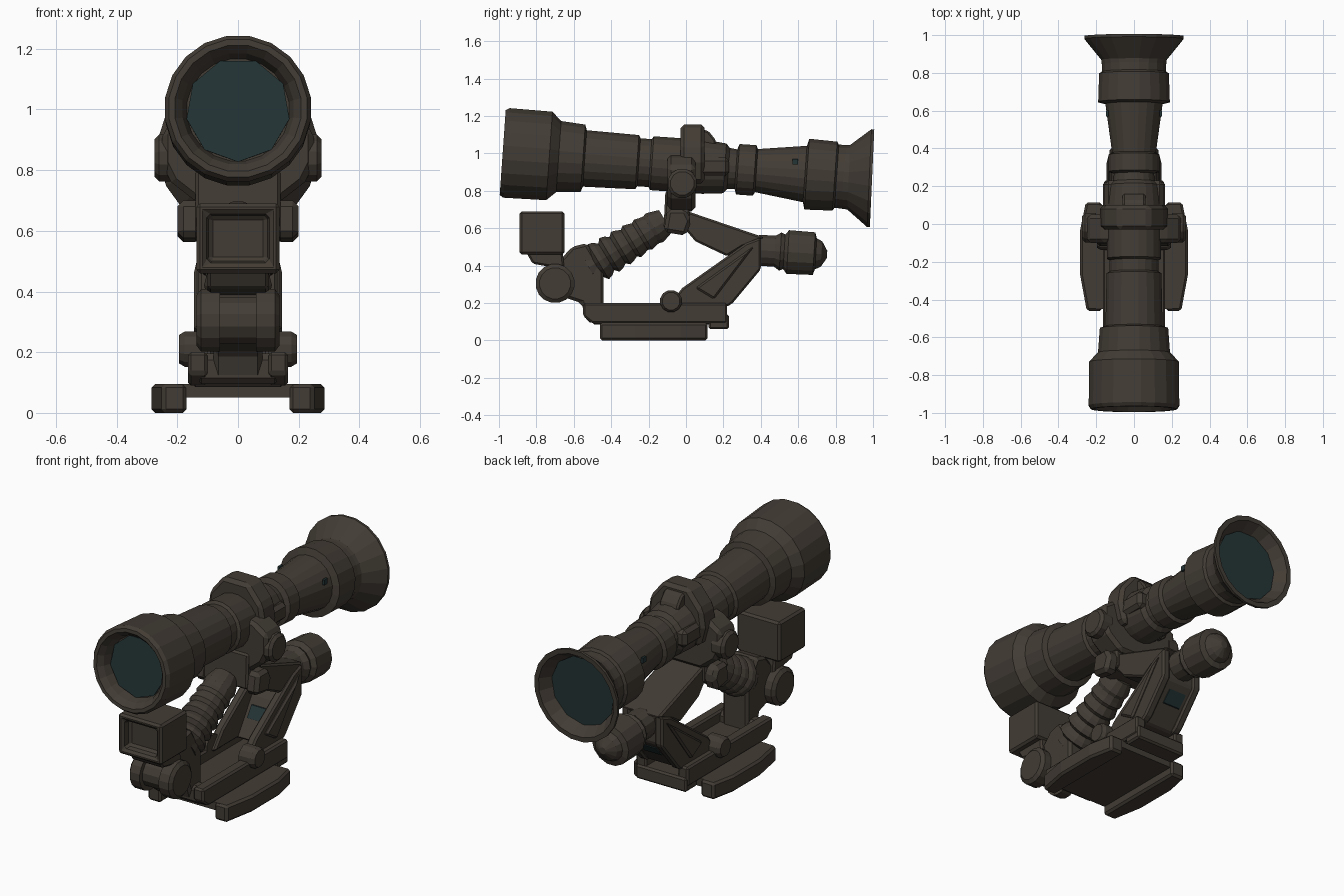
import bpy, bmesh, math
from mathutils import Matrix, Vector

cube = bpy.data.objects.get("Cube")
if cube:
    bpy.data.objects.remove(cube, do_unlink=True)


def make_material(name, colour):
    mat = bpy.data.materials.new(name)
    mat.use_nodes = True
    mat.diffuse_color = colour
    mat.node_tree.nodes["Principled BSDF"].inputs["Base Color"].default_value = colour
    return mat


METAL = make_material("dark brown metal", (0.055, 0.045, 0.035, 1))
GLASS = make_material("dark teal glass", (0.018, 0.035, 0.037, 1))


def finish(name, bm, mat, bevel=0):
    bmesh.ops.recalc_face_normals(bm, faces=bm.faces)
    mesh = bpy.data.meshes.new(name)
    bm.to_mesh(mesh)
    bm.free()
    mesh.materials.append(mat)
    obj = bpy.data.objects.new(name, mesh)
    bpy.context.collection.objects.link(obj)
    if bevel:
        mod = obj.modifiers.new("bevel", "BEVEL")
        mod.width = bevel
        mod.segments = 1
        mod.limit_method = "ANGLE"
    return obj


def lathe(name, profile, start, end, sides=18, mat=METAL):
    """Revolve (distance, radius) pairs about the line from start to end."""
    bm = bmesh.new()
    start, end = Vector(start), Vector(end)
    turn = (end - start).to_track_quat("Z", "X").to_matrix().to_4x4()
    place = Matrix.Translation(start) @ turn
    rings = []
    for dist, radius in profile:
        ring = []
        for i in range(sides):
            a = math.tau * (i + 0.5) / sides
            ring.append(bm.verts.new(place @ Vector((radius * math.cos(a), radius * math.sin(a), dist))))
        rings.append(ring)
    for a, b in zip(rings, rings[1:]):
        for i in range(sides):
            j = (i + 1) % sides
            bm.faces.new((a[i], a[j], b[j], b[i]))
    bm.faces.new(rings[0])
    bm.faces.new(rings[-1])
    return finish(name, bm, mat)


def prism(name, points, low, high, axis="x", bevel=0.01, mat=METAL):
    """Extrude an outline along x (y, z), y (x, z) or z (x, y)."""
    bm = bmesh.new()
    layout = {"x": lambda d, p, q: (d, p, q), "y": lambda d, p, q: (p, d, q), "z": lambda d, p, q: (p, q, d)}[axis]
    caps = [[bm.verts.new(layout(d, p, q)) for p, q in points] for d in (low, high)]
    bm.faces.new(caps[0])
    bm.faces.new(caps[1])
    n = len(points)
    for i in range(n):
        j = (i + 1) % n
        bm.faces.new((caps[0][i], caps[0][j], caps[1][j], caps[1][i]))
    return finish(name, bm, mat, bevel)


def box(name, x, y, z, bevel=0.01):
    outline = [(y[0], z[0]), (y[1], z[0]), (y[1], z[1]), (y[0], z[1])]
    return prism(name, outline, x[0], x[1], "x", bevel)


def disc(name, x0, x1, y, z, r, sides=12):
    length = abs(x1 - x0)
    profile = [(0, r), (length * 0.8, r), (length, r * 0.8)]
    return lathe(name, profile, (x0, y, z), (x1, y, z), sides)


# Main sighting tube, with a recessed lens at the front
FRONT, BACK = (0, -0.98, 1.004), (0, 0.985, 0.865)
tube = [(0.08, 0.17), (0.03, 0.185), (0, 0.21), (0, 0.23), (0.02, 0.243), (0.25, 0.24),
        (0.3, 0.193), (0.43, 0.183), (0.44, 0.153), (0.72, 0.147), (0.73, 0.13),
        (0.79, 0.13), (0.8, 0.146), (1.08, 0.146), (1.19, 0.135), (1.21, 0.112), (1.25, 0.107),
        (1.26, 0.137), (1.35, 0.137), (1.36, 0.117), (1.62, 0.153), (1.63, 0.192),
        (1.78, 0.187), (1.79, 0.172), (1.85, 0.172)]
lathe("sight_tube", tube, FRONT, BACK, 20)
lathe("front_lens", [(0.07, 0.172), (0.078, 0.172)], FRONT, BACK, 9, GLASS)

# Flared eyecup with the rear lens
CUP, CUP_END = (0, 0.84, 0.874), (0, 0.995, 0.867)
lathe("eyecup", [(0, 0.172), (0.03, 0.175), (0.14, 0.265), (0.155, 0.265), (0.155, 0.238), (0.08, 0.19)],
      CUP, CUP_END, 20)
lathe("rear_lens", [(0.085, 0.194), (0.093, 0.198)], CUP, CUP_END, 11, GLASS)

# Ring clamp and saddle that hold the tube
half = [(0.15, 0.84), (0.18, 0.95), (0.165, 1.05), (0.08, 1.155)]
prism("clamp_ring", half + [(-x, z) for x, z in reversed(half)], -0.03, 0.1, "y", 0.02)
half = [(0.13, 0.69), (0.22, 0.76), (0.25, 0.82), (0.25, 0.93), (0.16, 0.99)]
prism("saddle", half + [(-x, z) for x, z in reversed(half)], -0.1, 0.05, "y", 0.02)
box("saddle_tail", (-0.155, 0.155), (0.04, 0.23), (0.88, 0.98), 0.02)
prism("clamp_latch", [(0.08, 1.0), (0.16, 1.0), (0.16, 1.07), (0.12, 1.12), (0.08, 1.13)], -0.06, 0.06)
prism("saddle_post", [(-0.12, 0.6), (0.02, 0.6), (0.02, 0.72), (-0.03, 0.8), (-0.11, 0.8)], -0.14, 0.14)

# Upper arm and rear leg
prism("upper_arm", [(-0.06, 0.66), (0.01, 0.69), (0.42, 0.55), (0.3, 0.5), (0.22, 0.45), (0.05, 0.53)],
      -0.12, 0.12)
leg = [(0.4, 0.55), (0.32, 0.52), (-0.02, 0.28), (-0.1, 0.18), (0.22, 0.18), (0.25, 0.2), (0.4, 0.38)]
prism("rear_leg_core", [(0.39, 0.53), (0.24, 0.38), (0.11, 0.18), (0.21, 0.18), (0.39, 0.38)], -0.1, 0.1)
prism("leg_window", [(0.167, 0.28), (0.206, 0.34), (0.362, 0.34), (0.308, 0.28)], -0.06, 0.05, "x", 0, GLASS)

for side, s in (("left", 1), ("right", -1)):
    # Leg cheeks with a raised triangular brace
    prism(side + "_leg_cheek", leg, 0.08 * s, 0.13 * s)
    prism(side + "_leg_brace", [(0.37, 0.51), (0.05, 0.28), (0.15, 0.22)], 0.12 * s, 0.145 * s)
    # Pivots, knobs and wheels
    disc(side + "_clamp_knob", 0.2 * s, 0.275 * s, -0.02, 0.84, 0.08)
    prism(side + "_arm_ear", [(-0.12, 0.58), (0.0, 0.56), (0.03, 0.64), (0.0, 0.7), (-0.1, 0.7)],
          0.12 * s, 0.2 * s, "x", 0.02)
    disc(side + "_base_knob", 0.1 * s, 0.195 * s, -0.08, 0.21, 0.06)
    disc(side + "_front_wheel", 0.06 * s, 0.137 * s, -0.7, 0.305, 0.105, 16)
    # Base rails with tapered ends, and channel walls
    rail = [(0.17, -0.46), (0.25, -0.46), (0.285, -0.27), (0.285, -0.03), (0.255, 0.115), (0.17, 0.115)]
    prism(side + "_rail", [(x * s, y) for x, y in rail], 0, 0.095, "z", 0.012)
    prism(side + "_channel_wall", [(-0.5, 0.09), (0.22, 0.09), (0.22, 0.2), (-0.55, 0.2), (-0.55, 0.13)],
          0.1 * s, 0.165 * s)
    prism(side + "_glass_dot", [(0.57, 0.94), (0.6, 0.94), (0.6, 0.97), (0.57, 0.97)],
          0.135 * s, 0.148 * s, "x", 0, GLASS)

# Base plates
box("rail_bridge", (-0.2, 0.2), (-0.45, 0.1), (0.05, 0.095), 0)
box("base_floor", (-0.15, 0.15), (-0.5, 0.22), (0.085, 0.14))
box("rear_stop", (-0.16, 0.16), (0.12, 0.23), (0.06, 0.14))
box("front_crossbar", (-0.14, 0.14), (-0.535, -0.45), (0.095, 0.195), 0.02)

# Front upright and its wheel hub
prism("front_upright", [(-0.61, 0.5), (-0.53, 0.52), (-0.44, 0.37), (-0.44, 0.12), (-0.53, 0.11),
                        (-0.56, 0.2), (-0.68, 0.24), (-0.7, 0.4)], -0.08, 0.08, "x", 0.015)
lathe("wheel_hub", [(0, 0.08), (0.16, 0.08)], (-0.08, -0.7, 0.305), (0.08, -0.7, 0.305), 12)

# Front lamp housing with a sunk window
prism("housing_foot", [(-0.86, 0.48), (-0.82, 0.41), (-0.65, 0.38), (-0.66, 0.48)], -0.1, 0.1)
bm = bmesh.new()
bmesh.ops.create_cube(bm, size=1, matrix=Matrix.Translation((0, -0.77, 0.575)) @ Matrix.Diagonal((0.275, 0.24, 0.23, 1)))
face = min(bm.faces, key=lambda f: f.calc_center_median().y)
bmesh.ops.inset_region(bm, faces=[face], thickness=0.045)
bmesh.ops.inset_region(bm, faces=[face], thickness=0.015, depth=-0.05)
finish("lamp_housing", bm, METAL, 0.012)

# Ribbed strut between upright and saddle
ribs = [(0, 0.09)]
for i in range(6):
    d = 0.04 + i * 0.07
    ribs += [(d, 0.085), (d + 0.02, 0.112 - i * 0.004), (d + 0.045, 0.105 - i * 0.004)]
ribs.append((0.48, 0.07))
lathe("ribbed_strut", ribs, (0, -0.52, 0.39), (0, -0.09, 0.65), 14)

# Rear barrel with a pointed cap
barrel = [(0, 0.07), (0.05, 0.085), (0.13, 0.085), (0.16, 0.105), (0.18, 0.095), (0.2, 0.12),
          (0.34, 0.117), (0.35, 0.085), (0.38, 0.07), (0.41, 0.02)]
lathe("rear_barrel", barrel, (0, 0.345, 0.485), (0, 0.75, 0.46), 14)
